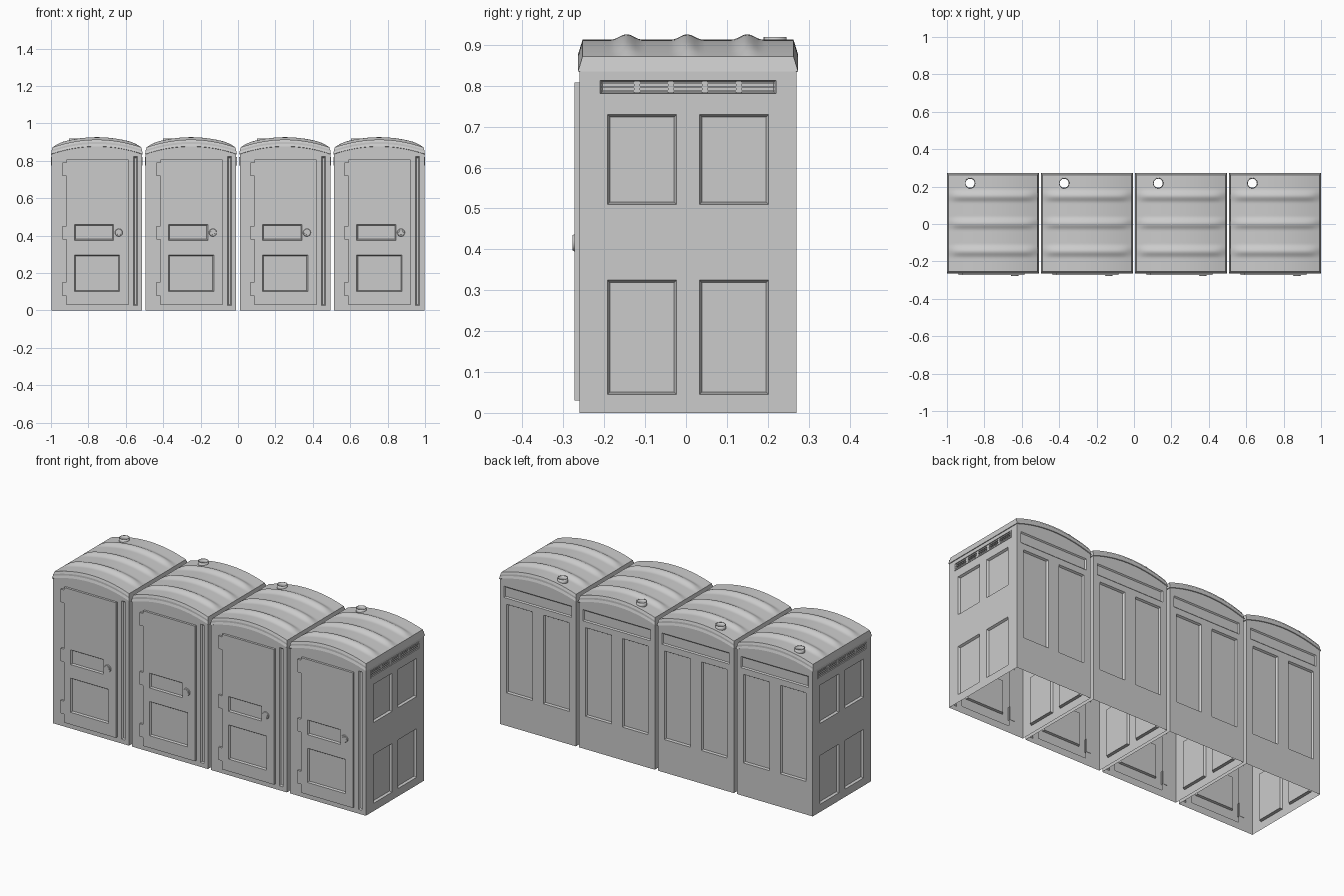
import bpy, bmesh, math
from mathutils import Matrix, Vector

if "Cube" in bpy.data.objects:
    bpy.data.objects.remove(bpy.data.objects["Cube"])

PITCH, HW = 0.503, 0.242        # cabin spacing, half width of the body
Y0, Y1 = -0.26, 0.27            # front and back wall planes
parts = []


def finish(name, bm):
    me = bpy.data.meshes.new(name)
    bm.to_mesh(me)
    bm.free()
    ob = bpy.data.objects.new(name, me)
    bpy.context.collection.objects.link(ob)
    parts.append(ob)
    return ob


def box(bm, x0, x1, y0, y1, z0, z1):
    m = Matrix.Translation(((x0 + x1) / 2, (y0 + y1) / 2, (z0 + z1) / 2))
    m = m @ Matrix.Diagonal((x1 - x0, y1 - y0, z1 - z0, 1))
    bmesh.ops.create_cube(bm, size=1, matrix=m)


def frame(u, origin):
    """Matrix taking (across, up, outward) to world."""
    u, v = Vector(u), Vector((0, 0, 1))
    m = Matrix((u, v, u.cross(v))).transposed().to_4x4()
    m.translation = origin
    return m


def arch(x):
    return 0.869 + 0.044 * (1 - (x / 0.245) ** 2)


def sheet(name, size, panels, mat, holes=(), rim=0, gable=False):
    """Moulded sheet with recessed panels (u0, u1, v0, v1, depth)."""
    rects = [size] + [p[:4] for p in panels] + list(holes)
    us = sorted({round(r[i], 4) for r in rects for i in (0, 1)})
    vs = sorted({round(r[i], 4) for r in rects for i in (2, 3)})
    bm = bmesh.new()
    g = [[bm.verts.new((u, v, 0)) for u in us] for v in vs]
    for j in range(len(vs) - 1):
        for i in range(len(us) - 1):
            bm.faces.new((g[j][i], g[j][i + 1], g[j + 1][i + 1], g[j + 1][i]))

    def inside(r):
        out = []
        for f in base:
            c = f.calc_center_median()
            if r[0] < c.x < r[1] and r[2] < c.y < r[3]:
                out.append(f)
        return out

    base = list(bm.faces)
    groups = [inside(p) for p in panels]
    gone = [f for h in holes for f in inside(h)]
    for p, faces in zip(panels, groups):
        bmesh.ops.inset_region(bm, faces=faces, thickness=0.006, depth=p[4],
                               use_even_offset=True, use_boundary=True)
    bmesh.ops.delete(bm, geom=gone, context='FACES')
    if rim:
        edges = [e for e in bm.edges if e.is_boundary]
        r = bmesh.ops.extrude_edge_only(bm, edges=edges)
        for v in r['geom']:
            if isinstance(v, bmesh.types.BMVert):
                v.co.z -= rim
    bmesh.ops.recalc_face_normals(bm, faces=bm.faces)
    sharp = [e for e in bm.edges if e.is_manifold and e.calc_face_angle(0) > 0.5]
    if sharp:
        bmesh.ops.bevel(bm, geom=sharp, offset=0.0025, segments=2, profile=0.5,
                        affect='EDGES', clamp_overlap=True)
    if gable:
        pts = [(-HW, size[3]), (HW, size[3])]
        for i in range(21):
            x = HW - i * HW / 10
            pts.append((x, arch(x) - 0.012))
        bm.faces.new([bm.verts.new((x, z, 0)) for x, z in pts])
    bm.transform(mat)
    return finish(name, bm)


# front wall with door opening and corner grooves
sheet("front_wall", (-HW, HW, 0, 0.835),
      [(s - 0.011, s + 0.011, 0.025, 0.822, -0.007) for s in (-0.206, 0.206)],
      frame((1, 0, 0), (0, Y0, 0)), holes=[(-0.15, 0.157, 0.04, 0.8)], gable=True)

# door
sheet("door", (-0.163, 0.168, 0.03, 0.808),
      [(-0.12, 0.122, 0.53, 0.725, -0.009), (-0.12, 0.09, 0.375, 0.46, -0.009),
       (-0.12, 0.122, 0.10, 0.297, -0.009)],
      frame((1, 0, 0), (0, Y0 - 0.013, 0)), rim=0.013)

# door hinges
bm = bmesh.new()
for z in (0.755, 0.415, 0.115):
    box(bm, -0.185, -0.155, Y0 - 0.012, Y0 + 0.002, z - 0.037, z + 0.037)
finish("door_hinges", bm)

# round door latch
bm = bmesh.new()
for r, d in ((0.022, 0.003), (0.014, 0.004)):
    m = Matrix.Translation((0.117, Y0 - 0.011 - d, 0.416)) @ Matrix.Rotation(math.pi / 2, 4, 'X')
    bmesh.ops.create_cone(bm, cap_ends=True, segments=24, radius1=r, radius2=r * 0.85,
                          depth=0.006, matrix=m)
finish("door_latch", bm)

# back wall
sheet("back_wall", (-HW, HW, 0, 0.835),
      [(-0.215, 0.215, 0.05, 0.14, -0.01), (-0.2, -0.035, 0.19, 0.70, -0.01),
       (0.035, 0.2, 0.19, 0.70, -0.01), (-0.215, 0.215, 0.735, 0.8, -0.006)],
      frame((-1, 0, 0), (0, Y1, 0)), gable=True)

# side walls with vent recess
side = [(-0.2, 0.195, 0.372, 0.46, -0.012), (-0.215, 0.215, 0.78, 0.814, -0.01)]
for a, b in ((-0.197, -0.028), (0.028, 0.197)):
    side += [(a, b, 0.51, 0.73, -0.012), (a, b, 0.045, 0.325, -0.012)]
for s, n in ((1, "right"), (-1, "left")):
    sheet(n + "_wall", (-0.265, 0.265, 0, 0.845), side,
          frame((0, s, 0), (s * HW, 0.005, 0)))
    # vent grille
    bm = bmesh.new()
    x0, x1 = sorted((s * (HW - 0.009), s * (HW + 0.001)))
    for z in (0.787, 0.797, 0.807):
        box(bm, x0, x1, -0.205, 0.215, z - 0.0025, z + 0.0025)
    for i in range(4):
        y = -0.12 + i * 0.083
        box(bm, x0, x1, y - 0.007, y + 0.007, 0.782, 0.812)
    x0, x1 = sorted((s * (HW - 0.003), s * (HW + 0.003)))
    for z in (0.778, 0.816):
        box(bm, x0, x1, -0.215, 0.225, z - 0.003, z + 0.003)
    for y in (-0.213, 0.223):
        box(bm, x0, x1, y - 0.003, y + 0.003, 0.775, 0.819)
    finish(n + "_vent_grille", bm)

# arched roof with three cross ribs and a skirt all round
NX, NY, RX = 24, 64, 0.238
bm = bmesh.new()
grid = []
for j in range(NY + 1):
    y = -0.253 + 0.516 * j / NY
    row = []
    for i in range(NX + 1):
        x = -RX + 2 * RX * i / NX
        z = arch(x)
        t = min(1, (RX - abs(x)) / 0.07)
        for c in (-0.145, 0.003, 0.15):
            d = abs(y - c)
            if d < 0.038:
                z += 0.013 * t * (2 - t) * 0.5 * (1 + math.cos(math.pi * d / 0.038))
        row.append(bm.verts.new((x, y, z)))
    grid.append(row)
for j in range(NY):
    for i in range(NX):
        bm.faces.new((grid[j][i], grid[j][i + 1], grid[j + 1][i + 1], grid[j + 1][i]))
ext = bmesh.ops.extrude_edge_only(bm, edges=[e for e in bm.edges if e.is_boundary])
for v in ext['geom']:
    if isinstance(v, bmesh.types.BMVert):
        v.co.x *= 0.2455 / RX
        v.co.y = 0.005 + (v.co.y - 0.005) * 0.269 / 0.258
        v.co.z -= 0.036
bmesh.ops.recalc_face_normals(bm, faces=bm.faces)
roof = finish("roof", bm)
sol = roof.modifiers.new("thickness", 'SOLIDIFY')
sol.thickness, sol.offset = 0.004, -1

# vent pipe and the hole under it
PIPE = Matrix.Translation((-0.122, 0.218, 0.902))
bm = bmesh.new()
bmesh.ops.create_cone(bm, cap_ends=True, segments=24, radius1=0.024, radius2=0.024,
                      depth=0.1, matrix=PIPE)
cutter = finish("hole_cutter", bm)
cutter.hide_render = True
parts.remove(cutter)
cut = roof.modifiers.new("hole", 'BOOLEAN')
cut.operation, cut.object = 'DIFFERENCE', cutter
bpy.context.view_layer.objects.active = roof
for name in ("thickness", "hole"):
    bpy.ops.object.modifier_apply(modifier=name)
bpy.data.objects.remove(cutter)
bm = bmesh.new()
bmesh.ops.create_cone(bm, cap_ends=False, segments=24, radius1=0.028, radius2=0.028,
                      depth=0.034, matrix=PIPE)
pipe = finish("vent_pipe", bm)
sol = pipe.modifiers.new("thickness", 'SOLIDIFY')
sol.thickness, sol.offset = 0.004, -1

# smooth shading, then a row of four cabins
bpy.ops.object.select_all(action='DESELECT')
for ob in parts:
    ob.select_set(True)
bpy.ops.object.shade_smooth_by_angle(angle=math.radians(35))
for k in range(4):
    for ob in parts:
        o = ob
        if k:
            o = ob.copy()
            bpy.context.collection.objects.link(o)
        o.location.x = (k - 1.5) * PITCH
